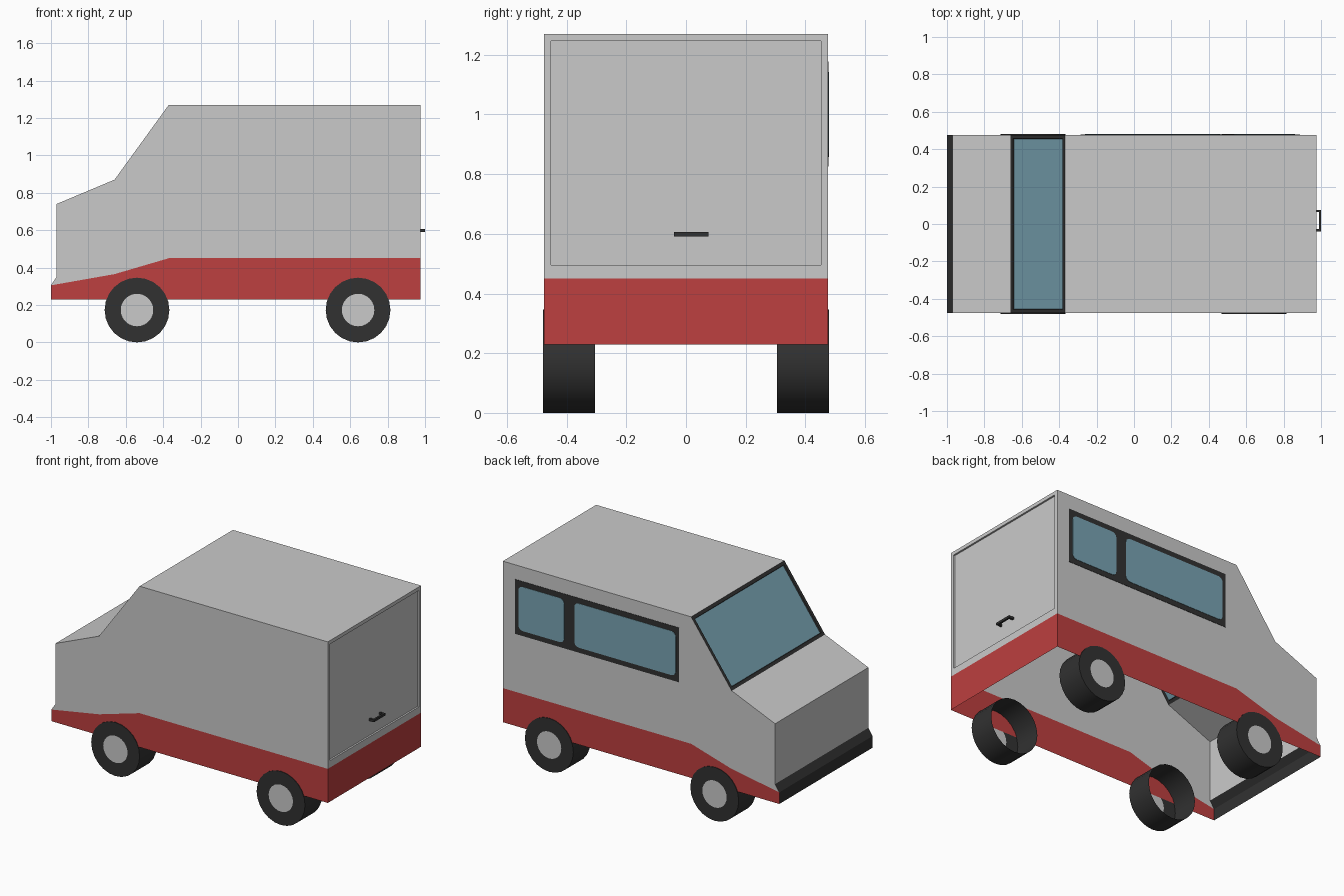
import bpy, bmesh, math

if "Cube" in bpy.data.objects:
    bpy.data.objects.remove(bpy.data.objects["Cube"])


def material(name, rgb):
    m = bpy.data.materials.new(name)
    m.diffuse_color = (*rgb, 1)
    m.use_nodes = True
    m.node_tree.nodes["Principled BSDF"].inputs["Base Color"].default_value = m.diffuse_color
    return m


GREY = material("light grey paint", (0.59, 0.59, 0.59))
RED = material("red paint", (0.51, 0.05, 0.05))
BLACK = material("black rubber", (0.031, 0.031, 0.031))
GLASS = material("blue glass", (0.19, 0.37, 0.45))
MATS = [GREY, RED, BLACK, GLASS]
W = 0.476   # half width of the body


def finish(bm, name, mats, fix_normals=True):
    if fix_normals:
        bmesh.ops.recalc_face_normals(bm, faces=bm.faces[:])
    me = bpy.data.meshes.new(name)
    bm.to_mesh(me)
    bm.free()
    for m in mats:
        me.materials.append(m)
    ob = bpy.data.objects.new(name, me)
    bpy.context.collection.objects.link(ob)
    return ob


# Body shell, open underneath: side outline swept across the width
outline = [(-1, 0.23), (-1, 0.305), (-0.97, 0.35), (-0.97, 0.74), (-0.66, 0.87),
           (-0.37, 1.27), (0.975, 1.27), (0.975, 0.45), (0.975, 0.23)]
strip_mats = [2, 2, 0, 0, 2, 0, 0, 1]
waist = [(-0.37, 0.45), (-0.66, 0.365)]

bm = bmesh.new()
sides = []
for y in (-W, W):
    ring = [bm.verts.new((x, y, z)) for x, z in outline]
    mid = [bm.verts.new((x, y, z)) for x, z in waist]
    bm.faces.new(ring[1:8] + mid).material_index = 0
    bm.faces.new([ring[0], ring[8], ring[7]] + mid + [ring[1]]).material_index = 1
    sides.append(ring)
a, b = sides
strips = []
for i, mi in enumerate(strip_mats):
    f = bm.faces.new((a[i], a[i + 1], b[i + 1], b[i]))
    f.material_index = mi
    strips.append(f)
bmesh.ops.recalc_face_normals(bm, faces=bm.faces[:])


def inset(face, width):
    bmesh.ops.inset_individual(bm, faces=[face], thickness=width, use_even_offset=True)


# Windscreen: black surround with slightly sunken glass
screen = strips[4]
inset(screen, 0.02)
inset(screen, 0.002)
screen.normal_update()
n = screen.normal.copy()
if n.z < 0:
    n.negate()
for v in screen.verts:
    v.co -= n * 0.008
screen.material_index = 3

# Tailgate: shallow recessed panel
door = strips[6]
inset(door, 0.023)
for v in door.verts:
    if v.co.z < 0.6:
        v.co.z += 0.022
inset(door, 0.001)
for v in door.verts:
    v.co.x -= 0.01
finish(bm, "van_body", MATS, False)


# Side windows: thin plates on the +y side
def plate(name, x0, x1, z0, z1, thick, mat, r=0.0):
    bm = bmesh.new()
    pts = []
    for cx, cz, start in ((x1 - r, z1 - r, 0), (x0 + r, z1 - r, 90),
                          (x0 + r, z0 + r, 180), (x1 - r, z0 + r, 270)):
        for k in range(4 if r else 1):
            t = math.radians(start + 30 * k)
            pts.append((cx + r * math.cos(t), cz + r * math.sin(t)))
    back = [bm.verts.new((x, W, z)) for x, z in pts]
    face = bm.faces.new(back)
    out = bmesh.ops.extrude_face_region(bm, geom=[face])["geom"]
    bmesh.ops.translate(bm, vec=(0, thick, 0),
                        verts=[g for g in out if isinstance(g, bmesh.types.BMVert)])
    finish(bm, name, [mat])


plate("side_window_frame", -0.285, 0.887, 0.825, 1.177, 0.002, BLACK)
plate("rear_side_window", 0.535, 0.862, 0.858, 1.143, 0.004, GLASS, 0.03)
plate("front_side_window", -0.262, 0.462, 0.858, 1.143, 0.004, GLASS, 0.03)


# Wheels: hollow tyre, open inward, with a flat hub disc outside
def wheel(name, cx, side, n=24, cz=0.173):
    bm = bmesh.new()
    rings = []
    for r, y in ((0.173, 0.305), (0.173, 0.48), (0.087, 0.48)):
        rings.append([bm.verts.new((cx + r * math.cos(2 * math.pi * k / n), side * y,
                                    cz + r * math.sin(2 * math.pi * k / n)))
                      for k in range(n)])
    for p, q in zip(rings, rings[1:]):
        for k in range(n):
            j = (k + 1) % n
            bm.faces.new((p[k], p[j], q[j], q[k]))
    bm.faces.new(rings[-1]).material_index = 1
    ob = finish(bm, name, [BLACK, GREY])
    bpy.ops.object.select_all(action='DESELECT')
    ob.select_set(True)
    bpy.context.view_layer.objects.active = ob
    bpy.ops.object.shade_smooth_by_angle(angle=math.radians(30))


for label, cx in (("front", -0.54), ("rear", 0.642)):
    for side_name, s in (("right", 1), ("left", -1)):
        wheel(f"{label}_{side_name}_wheel", cx, s)


# Tailgate handle: grip bar on two short posts
def box(bm, x0, x1, y0, y1, z0, z1):
    vs = bmesh.ops.create_cube(bm, size=1)["verts"]
    for v in vs:
        v.co = (x1 if v.co.x > 0 else x0, y1 if v.co.y > 0 else y0, z1 if v.co.z > 0 else z0)


bm = bmesh.new()
box(bm, 0.988, 1.0, -0.04, 0.075, 0.591, 0.606)
for y in (-0.04, 0.063):
    box(bm, 0.962, 0.988, y, y + 0.012, 0.591, 0.606)
finish(bm, "tailgate_handle", [BLACK])
